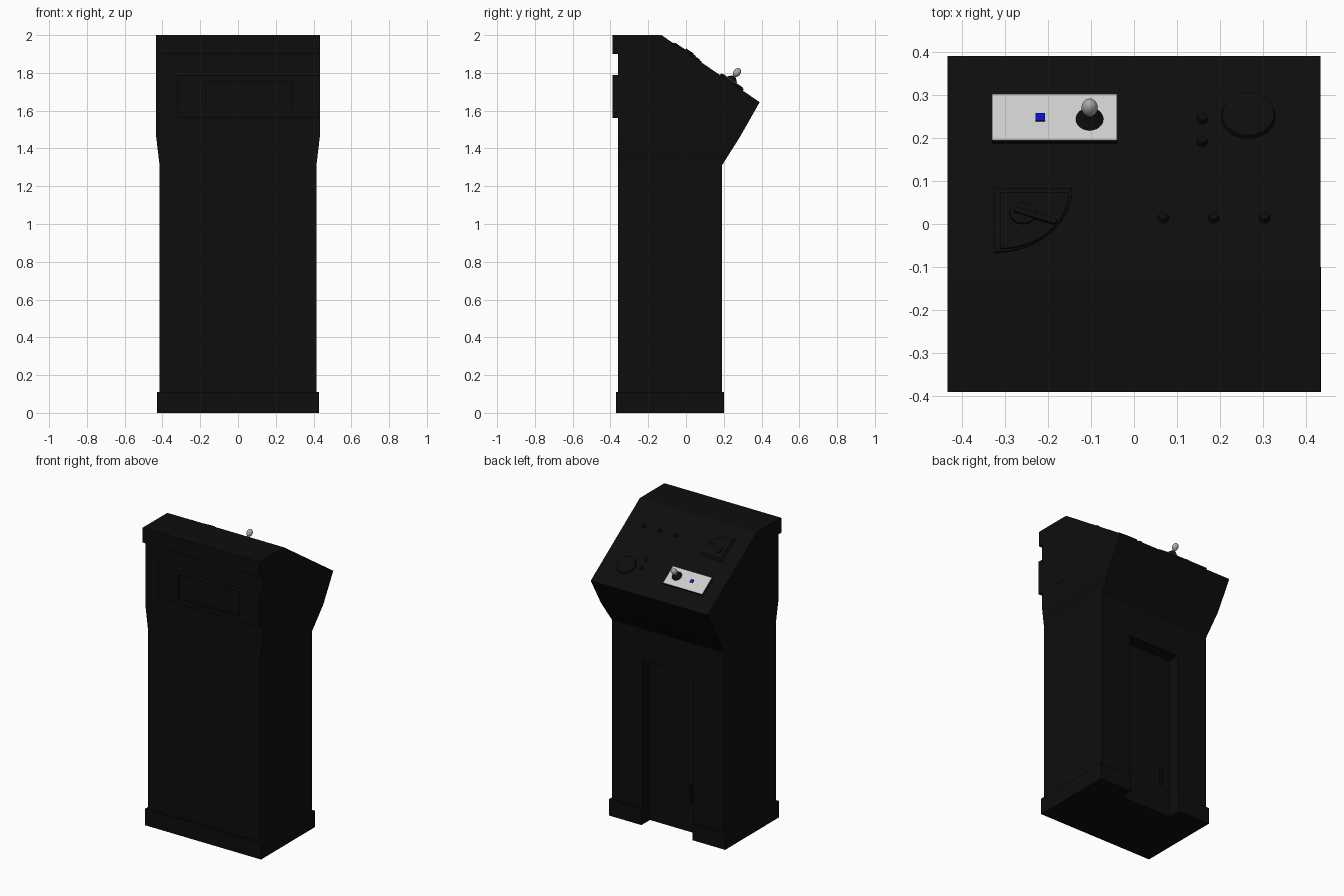
import bpy, bmesh, math
from mathutils import Matrix, Vector

if "Cube" in bpy.data.objects:
    bpy.data.objects.remove(bpy.data.objects["Cube"])


def material(name, rgb):
    m = bpy.data.materials.new(name)
    m.diffuse_color = (*rgb, 1)
    m.use_nodes = True
    m.node_tree.nodes["Principled BSDF"].inputs["Base Color"].default_value = m.diffuse_color
    return m


BLACK = material("black_paint", (0.004, 0.004, 0.004))
BLUE = material("blue_lamp", (0.005, 0.005, 0.55))
SILVER = material("metal", (0.4, 0.4, 0.4))

# Sloped control panel plane
TOP, TIP = (-0.13, 2.0), (0.39, 1.645)
SLOPE = (TOP[1] - TIP[1]) / (TIP[0] - TOP[0])
TILT = math.atan(SLOPE)
COS = math.cos(TILT)


def on_panel(x, y, lift=0.0):
    pos = Vector((x, y, TOP[1] - SLOPE * (y - TOP[0])))
    rot = Matrix.Rotation(-TILT, 4, 'X')
    return Matrix.Translation(pos) @ rot @ Matrix.Translation((0, 0, lift))


def finish(name, bm, mat=BLACK, matrix=None, smooth=False):
    if matrix:
        bm.transform(matrix)
    bmesh.ops.recalc_face_normals(bm, faces=bm.faces)
    me = bpy.data.meshes.new(name)
    bm.to_mesh(me)
    bm.free()
    ob = bpy.data.objects.new(name, me)
    bpy.context.collection.objects.link(ob)
    if mat:
        me.materials.append(mat)
    if smooth:
        bpy.ops.object.select_all(action='DESELECT')
        bpy.context.view_layer.objects.active = ob
        ob.select_set(True)
        bpy.ops.object.shade_smooth_by_angle(angle=math.radians(40))
    return ob


def box(name, x, y, z, mat=BLACK, matrix=None):
    bm = bmesh.new()
    bmesh.ops.create_cube(bm, size=1)
    for v in bm.verts:
        v.co = [r[0] + (c + 0.5) * (r[1] - r[0]) for c, r in zip(v.co, (x, y, z))]
    return finish(name, bm, mat, matrix)


def prism(name, pts, direction, mat=BLACK, matrix=None):
    bm = bmesh.new()
    f = bm.faces.new([bm.verts.new(p) for p in pts])
    ext = bmesh.ops.extrude_face_region(bm, geom=[f], use_keep_orig=True)
    vs = [g for g in ext["geom"] if isinstance(g, bmesh.types.BMVert)]
    bmesh.ops.translate(bm, verts=vs, vec=direction)
    return finish(name, bm, mat, matrix)


def round_part(name, x, y, r1, r2, h, lift=0.0, mat=BLACK, sides=24):
    bm = bmesh.new()
    bmesh.ops.create_cone(bm, cap_ends=True, segments=sides, radius1=r1, radius2=r2, depth=h)
    return finish(name, bm, mat, on_panel(x, y, lift + h / 2), True)


def cut(target, cutter):
    mod = target.modifiers.new("recess", 'BOOLEAN')
    mod.operation, mod.solver, mod.object = 'DIFFERENCE', 'EXACT', cutter
    bpy.context.view_layer.objects.active = target
    bpy.ops.object.modifier_apply(modifier=mod.name)
    bpy.data.objects.remove(cutter)


# Cabinet: straight column flaring into the overhanging console head
W, WH = 0.415, 0.433
cap_y = TOP[0] + 0.1 / SLOPE
profile = [(-0.36, 0, W), (0.19, 0, W), (0.19, 1.31, W), (0.285, 1.46, WH), (*TIP, WH),
           (cap_y, 1.9, WH), (-0.36, 1.9, WH), (-0.36, 1.46, WH), (-0.36, 1.31, W)]
bm = bmesh.new()
sides = [[bm.verts.new((s * w, y, z)) for y, z, w in profile] for s in (-1, 1)]
for vs in sides:
    for ids in ((0, 1, 2, 8), (8, 2, 3, 7), (7, 3, 4, 5, 6)):
        bm.faces.new([vs[i] for i in ids])
n = len(profile)
for i in range(n):
    j = (i + 1) % n
    bm.faces.new((sides[0][i], sides[0][j], sides[1][j], sides[1][i]))
cabinet = finish("cabinet", bm)
cut(cabinet, box("door_cutter", (-0.19, 0.19), (0.11, 0.3), (-0.1, 1.1)))

# Top cap
prism("top_cap", [(-WH, -0.39, 1.9), (-WH, -0.39, 2.0), (-WH, *TOP), (-WH, cap_y, 1.9)],
      (2 * WH, 0, 0))

# Plinth, open at the door recess
prism("plinth", [(-0.43, -0.37, 0), (0.43, -0.37, 0), (0.43, 0.2, 0), (0.19, 0.2, 0),
                 (0.19, 0.105, 0), (-0.19, 0.105, 0), (-0.19, 0.2, 0), (-0.43, 0.2, 0)],
      (0, 0, 0.11))

# Door handle in the recess
box("door_handle", (-0.125, -0.11), (0.105, 0.125), (0.2, 0.32))

# Corner housing on the front with a shallow window
housing = box("corner_housing", (-0.32, 0.434), (-0.39, -0.1), (1.56, 1.79))
cut(housing, box("window_cutter", (-0.17, 0.28), (-0.5, -0.375), (1.595, 1.755)))

# Joystick plate with lamp
hy = 0.053 / COS
box("joystick_mount", (-0.145, 0.145), (-hy, hy), (-0.01, 0.012), BLACK, on_panel(-0.185, 0.24))
box("joystick_plate", (-0.145, 0.145), (-hy, hy), (0.012, 0.015), None, on_panel(-0.185, 0.24))
box("blue_button", (-0.011, 0.011), (-0.011, 0.011), (0.01, 0.019), BLUE, on_panel(-0.217, 0.238))

# Joystick: boot, shaft, egg-shaped grip
JX, JY = -0.103, 0.235
round_part("joystick_boot", JX, JY, 0.034, 0.012, 0.022, 0.013)
round_part("joystick_shaft", JX, JY, 0.008, 0.009, 0.03, 0.03, SILVER, 16)
bm = bmesh.new()
bmesh.ops.create_uvsphere(bm, u_segments=20, v_segments=12, radius=0.02)
bmesh.ops.scale(bm, vec=(0.95, 0.95, 1.25), verts=bm.verts)
finish("joystick_grip", bm, SILVER, on_panel(JX, JY, 0.062), True)

# Dial and push buttons
round_part("dial", 0.265, 0.25, 0.063, 0.06, 0.01, sides=40)
for i, (x, y) in enumerate([(0.158, 0.243), (0.158, 0.19),
                            (0.068, 0.013), (0.185, 0.013), (0.303, 0.013)]):
    round_part(f"push_button_{i + 1}", x, y, 0.013, 0.01, 0.012, sides=20)

# Fan-shaped gauge: backing, face, hub and needle
gauge = on_panel(-0.31, 0.07)
for name, r, off, h in (("gauge_frame", 0.18, -0.014, 0.006), ("gauge_face", 0.158, 0.0, 0.01)):
    arc = [(off + r * math.cos(a * math.pi / 32), -off - r * math.sin(a * math.pi / 32), -0.002)
           for a in range(17)]
    prism(name, [(off, -off, -0.002)] + arc, (0, 0, h), BLACK, gauge)
round_part("gauge_hub", -0.258, 0.02, 0.033, 0.03, 0.012, sides=28)
box("gauge_needle", (-0.05, 0.05), (-0.007, 0.007), (0.0, 0.016), BLACK,
    on_panel(-0.228, 0.012) @ Matrix.Rotation(math.radians(-20), 4, 'Z'))
